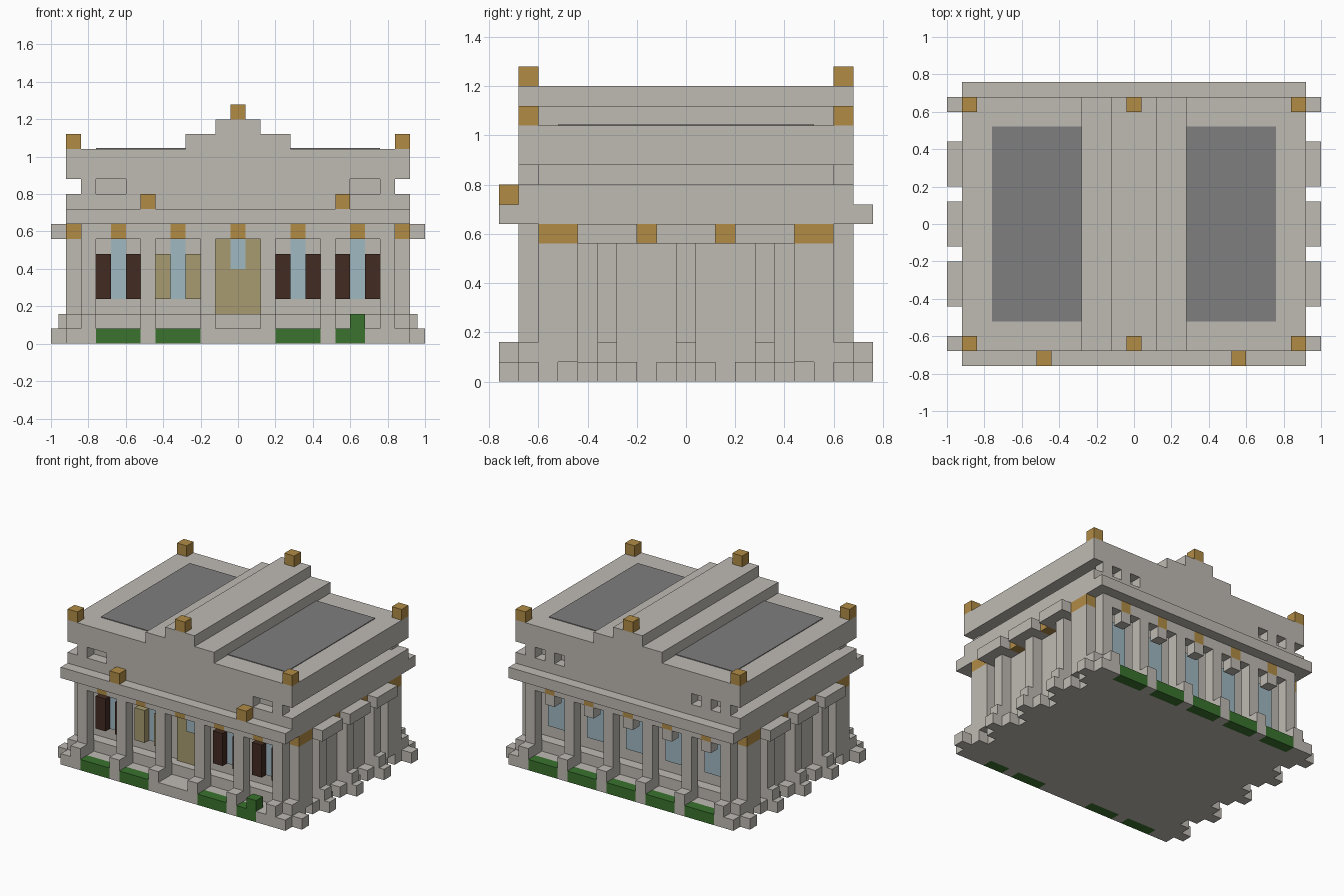
import bpy, bmesh
from mathutils import Vector

old = bpy.data.objects.get("Cube")
if old:
    bpy.data.objects.remove(old, do_unlink=True)


def material(name, r, g, b):
    m = bpy.data.materials.new(name)
    m.use_nodes = True
    m.diffuse_color = (r, g, b, 1)
    m.node_tree.nodes["Principled BSDF"].inputs["Base Color"].default_value = (r, g, b, 1)
    return m


stone = material("pale stone", .52, .49, .45)
gold = material("gold", .44, .26, .06)
glass = material("pale blue glass", .35, .48, .54)
brown = material("dark brown wood", .055, .024, .016)
tan = material("tan wood", .39, .33, .16)
green = material("hedge green", .042, .17, .027)
grey = material("roof grey", .21, .21, .21)


def build(name, mat, boxes):
    """One object from boxes given as (x0, x1, y0, y1, z0, z1)."""
    bm = bmesh.new()
    for x0, x1, y0, y1, z0, z1 in boxes:
        a, b = Vector((x0, y0, z0)), Vector((x1, y1, z1))
        verts = bmesh.ops.create_cube(bm, size=1)["verts"]
        for v in verts:
            v.co = (a + b) / 2 + v.co * (b - a)
    mesh = bpy.data.meshes.new(name)
    bm.to_mesh(mesh)
    bm.free()
    mesh.materials.append(mat)
    obj = bpy.data.objects.new(name, mesh)
    bpy.context.collection.objects.link(obj)
    return obj


def flip_x(boxes):
    return boxes + [(-b[1], -b[0]) + b[2:] for b in boxes]


def flip_y(boxes):
    return boxes + [(b[0], b[1], -b[3], -b[2]) + b[4:] for b in boxes]


def span(c, half):
    return c - half, c + half


U = .04                                  # half a block
bays = [-.64, -.32, 0, .32, .64]
columns = [-.8, -.48, -.16, .16, .48, .8]
side_columns = [-.32, 0, .32]

# Plinth and main walls
build("plinth", stone, [(-.84, .84, -.68, .68, 0, .08), (-.84, .84, -.6, .6, .08, .16)])
build("walls", stone, [(-.84, .84, -.52, .52, .16, .64)])

# Front and back colonnades
shafts, caps, bases = [], [], []
for x in columns:
    shafts.append(span(x, U) + (.6, .68, .08, .64))
    caps.append((max(x - .12, -.84), min(x + .12, .84), .6, .68, .56, .64))
    bases.append(span(x, U) + (.6, .76, 0, .16))
build("columns", stone, flip_y(shafts))
build("column_capitals", stone, flip_y(caps))
build("column_bases", stone, flip_y(bases))
build("bay_brackets", gold, flip_y([span(x, U) + (.6, .68, .56, .64) for x in bays]))
build("back_bracket_blocks", stone, [span(x, U) + (.6, .68, .48, .56) for x in bays])

# Side columns with stepped feet and wide capitals
side, feet = [], []
for y in side_columns:
    side.append((.84, .92) + span(y, U) + (.08, .64))
    side.append((.84, 1) + span(y, .12) + (.56, .64))
    feet.append((.84, .92) + span(y, .12) + (0, .08))
    feet.append((.84, 1) + span(y, U) + (0, .08))
    feet.append((.84, .96) + span(y, U) + (.08, .16))
build("side_columns", stone, flip_x(side))
build("side_column_feet", stone, flip_x(feet))
build("side_brackets", gold, flip_x(flip_y([(.84, .92, .12, .2, .56, .64)])))

# Corner piers
build("corner_piers", stone, flip_x(flip_y([(.84, .92, .44, .6, .08, .56)])))
build("corner_feet", stone, flip_x(flip_y([
    (.84, .92, .52, .76, 0, .08), (.84, 1, .6, .68, 0, .08),
    (.84, .92, .6, .68, .08, .16)])))
build("corner_brackets", gold, flip_x(flip_y([(.84, .92, .44, .6, .56, .64)])))

# Windows, shutters and door
sides = [x for x in bays if x]
build("front_windows", glass, [span(x, U) + (-.528, -.52, .24, .56) for x in sides])
build("back_windows", glass, [span(x, .12) + (.52, .528, .24, .56) for x in bays])
shutters = {-.64: brown, -.32: tan, .32: brown, .64: brown}
for x, mat in shutters.items():
    build("shutters", mat, [span(x + d, U) + (-.58, -.52, .24, .48) for d in (-.08, .08)])
build("door", tan, [span(0, .12) + (-.54, -.52, .16, .64)])
build("door_glass", glass, [span(0, U) + (-.548, -.54, .4, .56)])
build("entrance_step", stone, [span(0, .12) + (-.76, -.68, 0, .08)])

# Hedges between the column bases
front_hedges = [span(x, .12) + (-.76, -.68, 0, .08) for x in (-.64, -.32, .32)]
front_hedges += [(.52, .68, -.76, -.68, 0, .08), (.6, .68, -.76, -.68, .08, .16)]
build("front_hedges", green, front_hedges)
build("front_kerb", stone, [(.68, .76, -.76, -.68, 0, .08)])
build("back_hedges", green, [span(x, .12) + (.68, .76, 0, .08) for x in bays])

# Entablature, with two ornaments on the front ledge
build("entablature", stone, [(-.92, .92, -.76, .76, .64, .72), (-.92, .92, -.68, .68, .72, .8)])
build("ledge_ornaments", gold, [span(x, U) + (-.76, -.68, .72, .8) for x in (-.48, .56)])

# Attic storey with openings under the roof slab
build("attic", stone, [(-.76, .76, -.6, .6, .8, .88), (-.6, .6, -.68, -.6, .8, .88),
                       (-.52, .52, .6, .68, .8, .88)]
      + flip_x([(.76, .84, -.68, -.6, .8, .88), (.76, .84, .6, .68, .8, .88),
                (.6, .68, .6, .68, .8, .88)]))

# Stepped roof
build("roof", stone, [(-w, w, -.68, .68, z0, z1) for w, z0, z1 in
                      ((.92, .88, 1.04), (.28, 1.04, 1.12), (.12, 1.12, 1.2))])
build("roof_panels", grey, flip_x([(.28, .76, -.52, .52, 1.04, 1.045)]))
build("roof_ornaments", gold, flip_y(flip_x([(.84, .92, .6, .68, 1.04, 1.12)])
                                     + [(-U, U, .6, .68, 1.2, 1.28)]))
